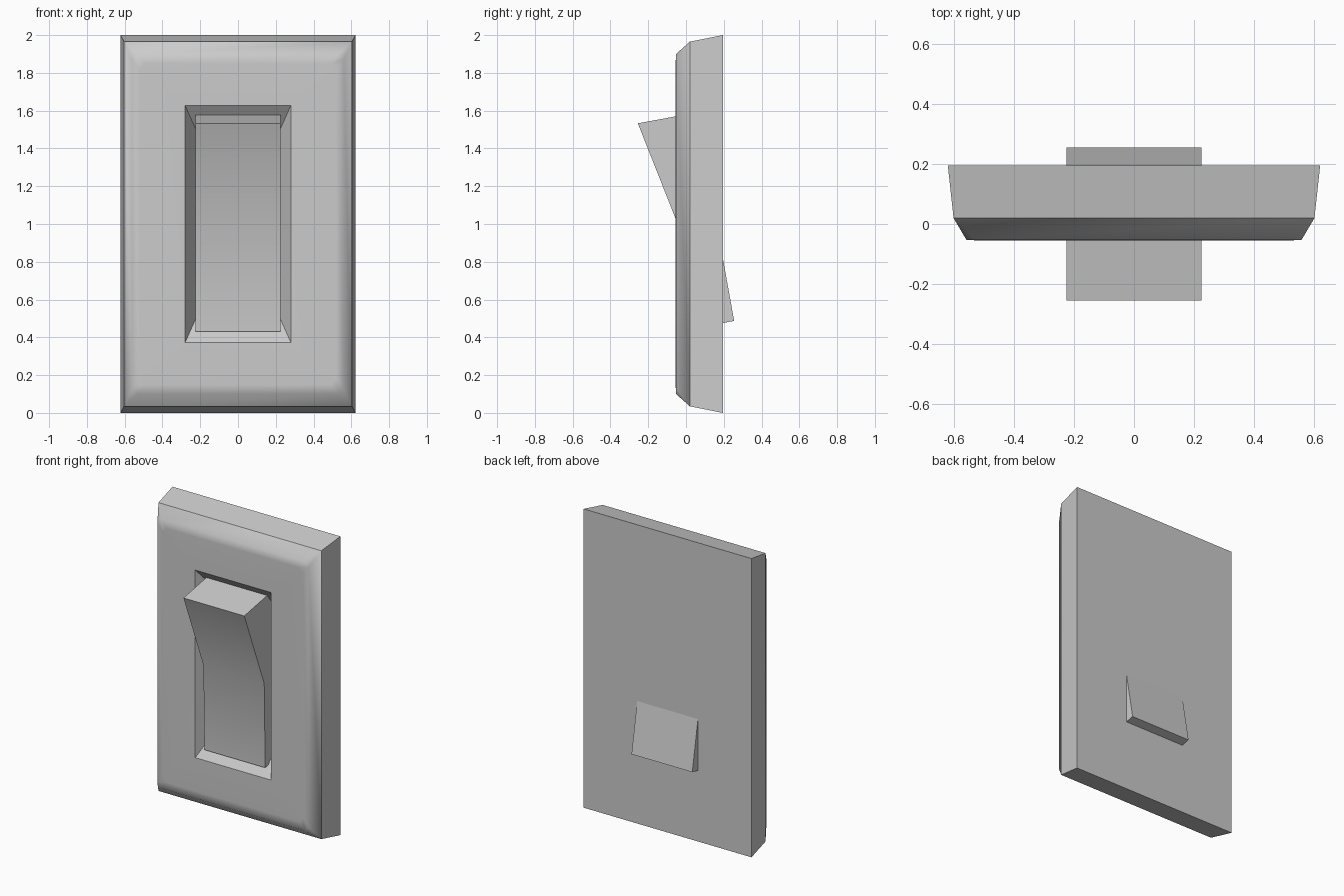
import bpy, bmesh

if "Cube" in bpy.data.objects:
    bpy.data.objects.remove(bpy.data.objects["Cube"])


def finish(bm, name):
    bmesh.ops.remove_doubles(bm, verts=bm.verts[:], dist=1e-5)
    bmesh.ops.recalc_face_normals(bm, faces=bm.faces[:])
    mesh = bpy.data.meshes.new(name)
    bm.to_mesh(mesh)
    bm.free()
    ob = bpy.data.objects.new(name, mesh)
    bpy.context.collection.objects.link(ob)
    return ob


def ring(bm, hx, hz, y, cut):
    """Rectangle with optional cut corners, centred on z = 1."""
    pts = [(hx - cut, hz), (hx, hz - cut), (hx, -hz + cut), (hx - cut, -hz),
           (-hx + cut, -hz), (-hx, -hz + cut), (-hx, hz - cut), (-hx + cut, hz)]
    return [bm.verts.new((x, y, 1 + z)) for x, z in pts]


# Wall plate: recess floor, recess rim, face, bevel, then sides to the back
bm = bmesh.new()
sections = [(0.168, 0.377, 0.145, 0), (0.28, 0.628, -0.053, 0),
            (0.52, 0.85, -0.055, 0.03), (0.56, 0.90, -0.053, 0.03),
            (0.603, 0.965, 0.02, 0), (0.622, 1.0, 0.195, 0)]
rings = [ring(bm, *s) for s in sections]
bm.faces.new(rings[0])
bm.faces.new(rings[-1])
for band, (a, b) in enumerate(zip(rings, rings[1:])):
    for i in range(8):
        j = (i + 1) % 8
        f = bm.faces.new((a[i], a[j], b[j], b[i]))
        f.smooth = 1 <= band <= 3      # only the face and its bevel are rounded
finish(bm, "wall_plate")

# Rocker paddle: side profile (y, z) extruded across x
profile = [(-0.255, 1.533), (-0.044, 1.0), (-0.034, 0.432),
           (0.255, 0.487), (0.056, 1.59)]
bm = bmesh.new()
left, right = [[bm.verts.new((x, y, z)) for y, z in profile]
               for x in (-0.225, 0.225)]
bm.faces.new(left)
bm.faces.new(right)
n = len(profile)
for i in range(n):
    j = (i + 1) % n
    f = bm.faces.new((left[i], left[j], right[j], right[i]))
    f.smooth = i < 2                   # soft bend across the pressed face
finish(bm, "rocker_switch")
